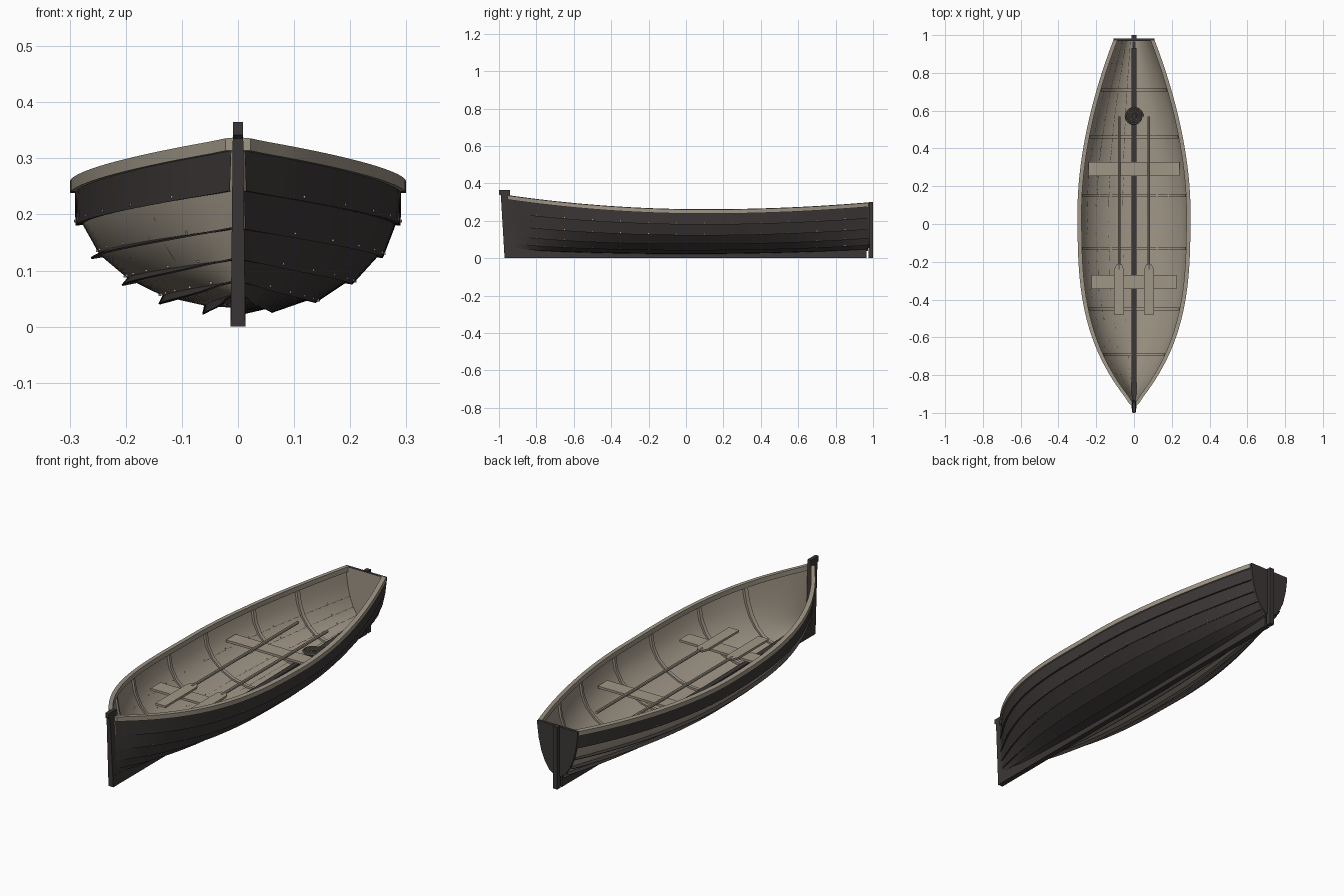
import bpy, bmesh, math
from mathutils import Vector, Matrix

cube = bpy.data.objects.get("Cube")
if cube:
    bpy.data.objects.remove(cube, do_unlink=True)


def material(name, colour):
    m = bpy.data.materials.new(name)
    m.use_nodes = True
    m.diffuse_color = (*colour, 1)
    bsdf = m.node_tree.nodes["Principled BSDF"]
    bsdf.inputs["Base Color"].default_value = (*colour, 1)
    bsdf.inputs["Roughness"].default_value = 0.8
    return m


DARK = material("dark tarred wood", (0.045, 0.038, 0.037))
LIGHT = material("pale bare wood", (0.35, 0.305, 0.24))
METAL = material("rivet metal", (0.4, 0.37, 0.33))
ROPE = material("old rope", (0.13, 0.115, 0.095))


def finish(name, bm, *mats, smooth=True):
    bmesh.ops.recalc_face_normals(bm, faces=bm.faces)
    mesh = bpy.data.meshes.new(name)
    bm.to_mesh(mesh)
    bm.free()
    ob = bpy.data.objects.new(name, mesh)
    bpy.context.collection.objects.link(ob)
    for m in mats:
        mesh.materials.append(m)
    if smooth:
        bpy.ops.object.select_all(action='DESELECT')
        ob.select_set(True)
        bpy.context.view_layer.objects.active = ob
        bpy.ops.object.shade_smooth_by_angle(angle=math.radians(35))
    return ob


def loft(name, rings, mat, closed=True):
    """Skin a row of equal cross-sections, capping the ends if closed."""
    bm = bmesh.new()
    rows = [[bm.verts.new(p) for p in ring] for ring in rings]
    n = len(rows[0])
    for a, b in zip(rows, rows[1:]):
        for i in range(n if closed else n - 1):
            j = (i + 1) % n
            bm.faces.new((a[i], a[j], b[j], b[i]))
    if closed:
        bm.faces.new(rows[0])
        bm.faces.new(rows[-1])
    return finish(name, bm, mat)


def box(name, x, y, z, mat):
    return loft(name, [[(x[0], v, z[0]), (x[1], v, z[0]), (x[1], v, z[1]), (x[0], v, z[1])] for v in y], mat)


# Hull lines: half breadth, sheer and bottom along the length
BOW, STERN = -0.955, 0.972
STATIONS = [BOW + (STERN - BOW) * i / 48 for i in range(49)]
STRAKE_X = (0, 0.2, 0.46, 0.68, 0.86, 0.965, 1)
STRAKE_Z = (0, 0.02, 0.1, 0.25, 0.46, 0.72, 1)


def breadth(y):
    if y < 0.08:
        return max(0.01, 0.287 * (1 - ((0.08 - y) / 1.04) ** 3.1))
    return 0.287 * (1 - 0.67 * ((y - 0.08) / 0.9) ** 1.8)


def sheer(y):
    u = (0.1 - y) / 1.05 if y < 0.1 else (y - 0.1) / 1.25
    return 0.24 + 0.075 * u * u


def bottom(y):
    return 0.033 + 0.022 * y * y


def edge(i, y, side, inset=0.0):
    """Point on strake edge i, pulled inboard by inset."""
    w = (0.8 if y < 0 else 0.3) * abs(y) ** 3
    fx = STRAKE_X[i] * (1 - w) + w * STRAKE_Z[i] ** 0.6
    b, k = breadth(y), bottom(y)
    return Vector((side * max(0, fx * b - inset * fx), y, k + (sheer(y) - k) * STRAKE_Z[i] + inset * (1 - fx)))


def strake(i, y, side):
    p, q = edge(i, y, side), edge(i + 1, y, side)
    t = (q - p).normalized()
    n = Vector((side * t.z, 0, -side * t.x)) * (0.4 + 0.6 * min(1, breadth(y) / 0.12))
    return p, q, t, n


# Pale shell
loft("hull_lining", [[edge(i, y, -1) for i in range(6, 0, -1)] + [edge(i, y, 1) for i in range(7)]
                     for y in STATIONS], LIGHT, closed=False)

for side, word in ((1, "left"), (-1, "right")):
    # Lapped planks; the lower right side keeps only the lap battens
    for i in range(6):
        rings = []
        for y in STATIONS:
            p, q, t, n = strake(i, y, side)
            if side > 0 or i == 5:
                rings.append([p + n * 0.001, p + n * 0.013, q + n * 0.004, q + n * 0.001])
            else:
                rings.append([p - n * 0.0, p + n * 0.016, p + n * 0.016 + t * 0.003, p + t * 0.003])
        full = side > 0 or i == 5
        loft(f"{word}_{'plank' if full else 'lap_batten'}_{i + 1}", rings, DARK, closed=not full)

    # Rail along the sheer
    rail = []
    for y in STATIONS:
        b, s = breadth(y), sheer(y)
        inner, outer = side * max(0, b - 0.01), side * (b + 0.012)
        rail.append([(inner, y, s - 0.002), (outer, y, s - 0.002), (outer, y, s + 0.02), (inner, y, s + 0.022)])
    loft(f"{word}_rail", rail, LIGHT)

    # Rivets above each lap
    bm = bmesh.new()
    for i in range(2, 6):
        for j in range(12):
            p, q, t, n = strake(i, -0.8 + 0.15 * j, side)
            reach = 0.012 if side > 0 or i == 5 else 0.001
            spot = p + t * 0.008 + n * reach
            bmesh.ops.create_cube(bm, size=0.004, matrix=Matrix.Translation(spot))
    finish(f"{word}_rivets", bm, METAL, smooth=False)

# Bent ribs
for r, y0 in enumerate((-0.69, -0.45, -0.13, 0.15, 0.46, 0.71)):
    path = [(i, -1) for i in range(6, 0, -1)] + [(i, 1) for i in range(7)]
    rings = []
    for i, s in path:
        rings.append([edge(i, y0 + dy, s, d) for dy, d in
                      ((-0.008, 0.0005), (0.008, 0.0005), (0.008, 0.012), (-0.008, 0.012))])
    loft(f"rib_{r + 1}", rings, LIGHT)


# Backbone
def timber(name, half, low, high, ys):
    loft(name, [[(-half, y, low(y)), (half, y, low(y)), (half, y, high(y)), (-half, y, high(y))] for y in ys], DARK)


timber("keel", 0.013, lambda y: 0, lambda y: bottom(y) + 0.002, [-0.968] + STATIONS[1:-1] + [0.966])
timber("keelson", 0.012, lambda y: bottom(y) - 0.001, lambda y: bottom(y) + 0.018, STATIONS[:-1])

stem_side = [(-0.97, 0), (-0.99, 0.335), (-1.0, 0.342), (-1.0, 0.365), (-0.942, 0.365),
             (-0.942, 0.34), (-0.94, 0.3), (-0.935, 0.05), (-0.93, 0)]
loft("stem", [[(s * (0.013 - 0.011 * z), y, z) for y, z in stem_side] for s in (-1, 1)], DARK)
box("sternpost", (-0.012, 0.012), (0.976, 1.0), (0, 0.3), DARK)

# Transom, pale on its inner face
bm = bmesh.new()
outline = [edge(i, STERN, -1) for i in range(6, 0, -1)] + [edge(i, STERN, 1) for i in range(7)]
outline = [Vector((p.x * 1.1, 0.968, p.z)) for p in outline]
outline += [outline[-1] + Vector((0, 0, 0.02)), outline[0] + Vector((0, 0, 0.02))]
face = bm.faces.new([bm.verts.new(p) for p in outline])
back = bmesh.ops.extrude_face_region(bm, geom=[face])
bmesh.ops.translate(bm, vec=(0, 0.014, 0), verts=[v for v in back["geom"] if isinstance(v, bmesh.types.BMVert)])
bmesh.ops.recalc_face_normals(bm, faces=bm.faces)
for f in bm.faces:
    f.material_index = 1 if f.normal.y < -0.5 else 0
finish("transom", bm, DARK, LIGHT, smooth=False)

# Thwarts
box("aft_thwart", (-0.242, 0.242), (0.255, 0.328), (0.165, 0.176), LIGHT)
box("fore_thwart", (-0.225, 0.225), (-0.345, -0.27), (0.165, 0.176), LIGHT)

# Oars lying across the thwarts
for x, word in ((0.079, "left"), (-0.079, "right")):
    shaft = [[(x + 0.007 * math.cos(a * math.pi / 4), y, 0.184 + 0.007 * math.sin(a * math.pi / 4))
              for a in range(8)] for y in (-0.24, 0.57)]
    loft(f"{word}_oar_shaft", shaft, LIGHT)
    blade = [(-0.48, 0.027), (-0.24, 0.026), (-0.215, 0.014)]
    loft(f"{word}_oar_blade", [[(x - w, y, 0.178), (x + w, y, 0.178), (x + w, y, 0.188), (x - w, y, 0.188)]
                               for y, w in blade], LIGHT)

# Rope coil on the keelson
bm = bmesh.new()
rows = []
for i in range(97):
    a = i * math.pi / 12
    r = 0.046 - 0.034 * i / 96
    centre = Vector((0, 0.57, 0.066))
    out = Vector((math.cos(a), math.sin(a), 0))
    rows.append([centre + out * (r + 0.005 * math.cos(b * math.pi / 3))
                 + Vector((0, 0, 0.005 * math.sin(b * math.pi / 3))) for b in range(6)])
bm.free()
loft("rope_coil", rows, ROPE)
